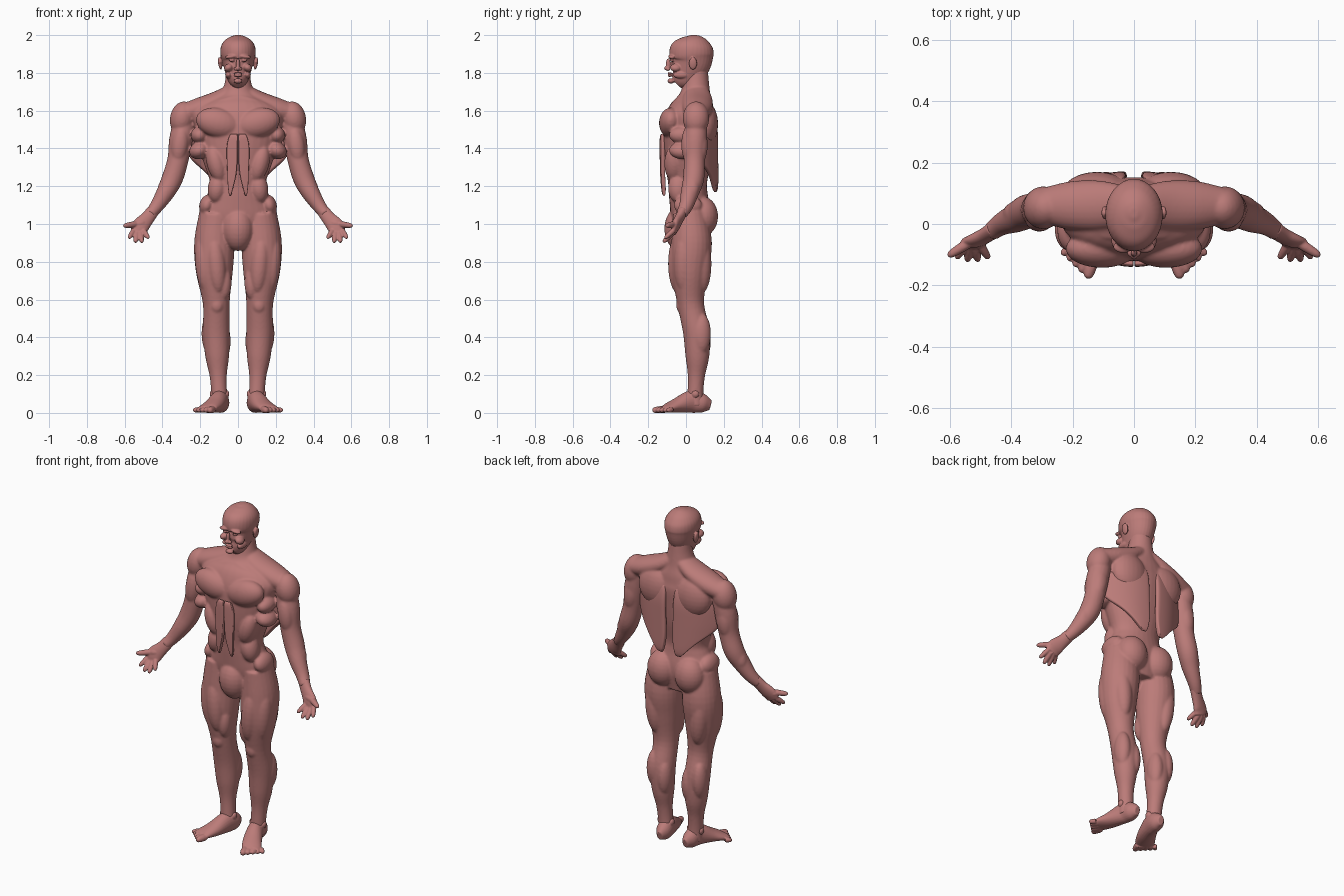
import bpy, bmesh
from math import cos, sin, pi, radians
from mathutils import Vector, Matrix, Euler

cube = bpy.data.objects.get("Cube")
if cube:
    bpy.data.objects.remove(cube)

skin = bpy.data.materials.new("rose_clay")
skin.use_nodes = True
skin.diffuse_color = (.5, .2, .19, 1)
skin.node_tree.nodes["Principled BSDF"].inputs["Base Color"].default_value = skin.diffuse_color
SIDE_ON, UPRIGHT = Vector((0, 1, 0)), Vector((0, 0, 1))


def spline(stations, steps):
    """Pass a smooth curve through stations of any one dimension."""
    p = [Vector(q) for q in stations]
    p = [p[0] * 2 - p[1]] + p + [p[-1] * 2 - p[-2]]
    path = []
    for a, b, c, d in zip(p, p[1:], p[2:], p[3:]):
        for k in range(steps):
            t = k / steps
            path.append((b * 2 + (c - a) * t + (a * 2 - b * 5 + c * 4 - d) * t * t
                         + (b * 3 - a - c * 3 + d) * t ** 3) / 2)
    return path + [p[-2]]


def tube(bm, stations, ref=SIDE_ON, sides=24):
    """Smooth loft through (x, y, z, radius) or (x, y, z, half width, half depth)."""
    path = spline(stations, 5)
    centres = [Vector(q[:3]) for q in path]
    rings = []
    for i, q in enumerate(path):
        along = (centres[min(i + 1, len(path) - 1)] - centres[max(i - 1, 0)]).normalized()
        u = ref.cross(along).normalized()
        v = along.cross(u)
        angles = [2 * pi * j / sides for j in range(sides)]
        rings.append([bm.verts.new(centres[i] + u * q[3] * cos(a) + v * q[-1] * sin(a)) for a in angles])
    for r, s in zip(rings, rings[1:]):
        for j in range(sides):
            bm.faces.new((r[j - 1], r[j], s[j], s[j - 1]))
    bm.faces.new(rings[0][::-1])
    bm.faces.new(rings[-1])


def column(bm, rows):
    """Upright loft from (z, half width, front y, back y) rows."""
    tube(bm, [(0, (front + back) / 2, z, width, (back - front) / 2)
              for z, width, front, back in rows], sides=32)


def blob(bm, pos, radii, tilt=0):
    """Ellipsoid, tilted in the front plane."""
    matrix = Matrix.LocRotScale(Vector(pos), Euler((0, radians(tilt), 0)), Vector(radii))
    bmesh.ops.create_uvsphere(bm, u_segments=24, v_segments=14, radius=1, matrix=matrix)


def digit(bm, base, tip, radius, ref=SIDE_ON):
    """Finger or toe with a rounded tip."""
    base, tip = Vector(base), Vector(tip)
    tube(bm, [(*base.lerp(tip, t), radius * (1 - t ** 4) ** .5 + .002) for t in (0, .4, .8, .95, 1)],
         ref, sides=14)


def mirror_geometry(bm):
    """Copy everything built so far to the other side."""
    copy = bmesh.ops.duplicate(bm, geom=bm.verts[:] + bm.edges[:] + bm.faces[:])["geom"]
    for element in copy:
        if isinstance(element, bmesh.types.BMVert):
            element.co.x *= -1


def finish(bm, name):
    """Turn the bmesh into a smooth shaded object resting on the ground."""
    for v in bm.verts:
        v.co.z = max(v.co.z, 0)
    bmesh.ops.recalc_face_normals(bm, faces=bm.faces[:])
    mesh = bpy.data.meshes.new(name)
    bm.to_mesh(mesh)
    bm.free()
    mesh.materials.append(skin)
    mesh.shade_smooth()
    ob = bpy.data.objects.new(name, mesh)
    bpy.context.collection.objects.link(ob)
    return ob


def fuse(ob, voxel, passes):
    """Blend overlapping volumes into one skin."""
    remesh = ob.modifiers.new("fuse", "REMESH")
    remesh.mode, remesh.voxel_size, remesh.use_smooth_shade = "VOXEL", voxel, True
    soften = ob.modifiers.new("soften", "SMOOTH")
    soften.factor, soften.iterations = .5, passes


# Body: paired limbs first
bm = bmesh.new()
leg = [(.115, .02, 1.06, .09), (.125, .03, .9, .107), (.125, .02, .75, .098), (.115, .025, .58, .071),
       (.115, .055, .43, .071), (.11, .06, .3, .063), (.105, .055, .2, .046), (.1, .05, .11, .042),
       (.095, .05, .04, .046)]
arm = [(.27, .06, 1.6, .05), (.3, .05, 1.46, .062), (.318, .045, 1.34, .056), (.348, .04, 1.24, .056),
       (.385, .02, 1.165, .048), (.43, 0, 1.095, .037), (.465, -.025, 1.05, .03)]
trapezius = [(0, .06, 1.72, .04, .055), (.1, .06, 1.658, .05, .08), (.2, .06, 1.612, .058, .08),
             (.29, .06, 1.585, .05, .06)]
for limb in (leg, arm, trapezius):
    tube(bm, limb)

# Upper body muscles: chest, shoulder, shoulder blade, ribs, flank, collarbone
blob(bm, (.105, -.08, 1.535), (.12, .063, .078), -14)
blob(bm, (.295, .053, 1.56), (.065, .07, .09), -12)
blob(bm, (.12, .1, 1.53), (.115, .07, .12))
for z, size in ((1.47, .045), (1.39, .055)):
    blob(bm, (.205, -.02, z), (size, .07, .045), 25)
blob(bm, (.115, -.06, 1.32), (.05, .055, .1), 15)
blob(bm, (.11, -.04, 1.19), (.05, .055, .08), -8)
blob(bm, (.055, -.03, 1.66), (.075, .022, .014), 14)

# Arm muscles: biceps, triceps, forearm
for y in (.015, .075):
    blob(bm, (.308, y, 1.42), (.045, .04, .1), -8)
blob(bm, (.37, .035, 1.21), (.045, .042, .08), -32)

# Lower body muscles: hip, buttock, thigh front and back, knee, calf
blob(bm, (.165, .01, 1.1), (.04, .075, .055), -15)
blob(bm, (.09, .088, 1.04), (.09, .082, .105))
for x, y in ((.175, -.01), (.115, -.04), (.15, .08)):
    blob(bm, (x, y, .79), (.052, .055, .16), 5)
blob(bm, (.072, -.022, .69), (.038, .042, .09))
blob(bm, (.112, -.022, .57), (.036, .03, .045))
for x, z in ((.15, .42), (.082, .38)):
    blob(bm, (x, .08, z), (.043, .052, .11))
mirror_geometry(bm)

# Trunk, neck and groin on the centre line
column(bm, [(.93, .15, -.06, .11), (1.05, .195, -.08, .13), (1.15, .163, -.09, .115),
            (1.22, .148, -.095, .112), (1.35, .19, -.115, .135), (1.5, .225, -.12, .15),
            (1.58, .24, -.1, .155), (1.64, .17, -.06, .145), (1.69, .095, -.03, .13),
            (1.75, .07, -.015, .122), (1.83, .06, 0, .115)])
blob(bm, (0, -.03, .975), (.085, .085, .118))
fuse(finish(bm, "body"), .0065, 5)

# Head: brows, eyes, cheeks, nostrils, ears, then the skull and centre features
bm = bmesh.new()
blob(bm, (.035, -.074, 1.886), (.034, .02, .011), 8)
blob(bm, (.033, -.075, 1.866), (.015, .012, .007))
blob(bm, (.05, -.055, 1.828), (.025, .03, .02), 30)
blob(bm, (.05, -.025, 1.79), (.018, .045, .02))
blob(bm, (.013, -.094, 1.82), (.01, .012, .009))
blob(bm, (.095, .037, 1.85), (.01, .022, .034), 8)
mirror_geometry(bm)
column(bm, [(1.74, .025, -.075, -.02), (1.755, .042, -.086, .02), (1.78, .058, -.088, .07),
            (1.82, .072, -.083, .11), (1.86, .083, -.08, .136), (1.9, .093, -.089, .147),
            (1.94, .09, -.078, .143), (1.97, .072, -.05, .12), (1.99, .044, -.015, .086),
            (2, .012, .02, .05)])
blob(bm, (0, -.094, 1.843), (.011, .013, .034))
blob(bm, (0, -.102, 1.824), (.012, .014, .012))
for z in (1.797, 1.785):
    blob(bm, (0, -.086, z), (.024, .012, .006))
blob(bm, (0, -.08, 1.757), (.024, .018, .014))
fuse(finish(bm, "head"), .004, 3)

# Hands: palm, thumb and four fanned fingers
bm = bmesh.new()
tube(bm, [(.45, -.015, 1.07, .034, .027), (.48, -.035, 1.03, .037, .024), (.515, -.055, .99, .046, .022),
          (.53, -.067, .955, .04, .016)])
blob(bm, (.525, -.058, 1), (.04, .02, .022), 15)
digit(bm, (.535, -.06, 1), (.607, -.105, .99), .0145)
for i in range(4):
    t = i / 3
    arc = sin(pi * t)
    digit(bm, (.553 - .053 * t, -.068, .964 - .01 * arc), (.578 - .105 * t, -.113 - .01 * arc, .924 - .025 * arc),
          .012 + .001 * arc)
mirror_geometry(bm)
fuse(finish(bm, "hands"), .004, 3)

# Feet: sole and instep, ankle bones, five toes
bm = bmesh.new()
tube(bm, [(.084, .13, .04, .018, .026), (.088, .09, .05, .042, .05), (.098, .03, .06, .045, .06),
          (.128, -.045, .04, .052, .04), (.16, -.1, .025, .054, .023), (.166, -.12, .02, .045, .016)], UPRIGHT)
for x in (.06, .136):
    blob(bm, (x, .05, .1), (.014, .02, .02))
for i in range(5):
    t = i / 4
    digit(bm, (.135 + .073 * t, -.12 + .045 * t, .017), (.152 + .084 * t, -.178 + .078 * t, .014),
          .018 - .006 * t ** .5, UPRIGHT)
mirror_geometry(bm)
fuse(finish(bm, "feet"), .004, 3)


def panel(name, rows, depth, thickness):
    """Mirrored muscle sheet from (z, inner x, outer x) rows, curved by depth(x, z)."""
    bm = bmesh.new()
    columns = 8
    grid = []
    for z, inner, outer in rows:
        across = [inner + (outer - inner) * k / columns for k in range(columns + 1)]
        grid.append([bm.verts.new((x, depth(x, z), z)) for x in across])
    for r, s in zip(grid, grid[1:]):
        for k in range(columns):
            bm.faces.new((r[k], r[k + 1], s[k + 1], s[k]))
    mirror_geometry(bm)
    ob = finish(bm, name)
    solid = ob.modifiers.new("thickness", "SOLIDIFY")
    solid.thickness, solid.offset = thickness, 0
    rounding = ob.modifiers.new("rounding", "SUBSURF")
    rounding.levels = rounding.render_levels = 2


# Broad back sheets hanging free at the bottom, and pointed belly strips
panel("back_sheets", [(1.58, .03, .235), (1.5, .025, .262), (1.42, .025, .272), (1.35, .022, .262),
                      (1.3, .022, .2), (1.24, .024, .135), (1.165, .045, .07)],
      lambda x, z: .158 * (1 - (x / .3) ** 2.6) - .25 * max(0, z - 1.5), .028)
panel("belly_strips", [(1.48, .001, .04), (1.42, .001, .065), (1.28, .003, .055),
                       (1.22, .017, .056), (1.145, .038, .046)],
      lambda x, z: -.129 + 2 * x * x + .06 * max(0, 1.3 - z), .022)
